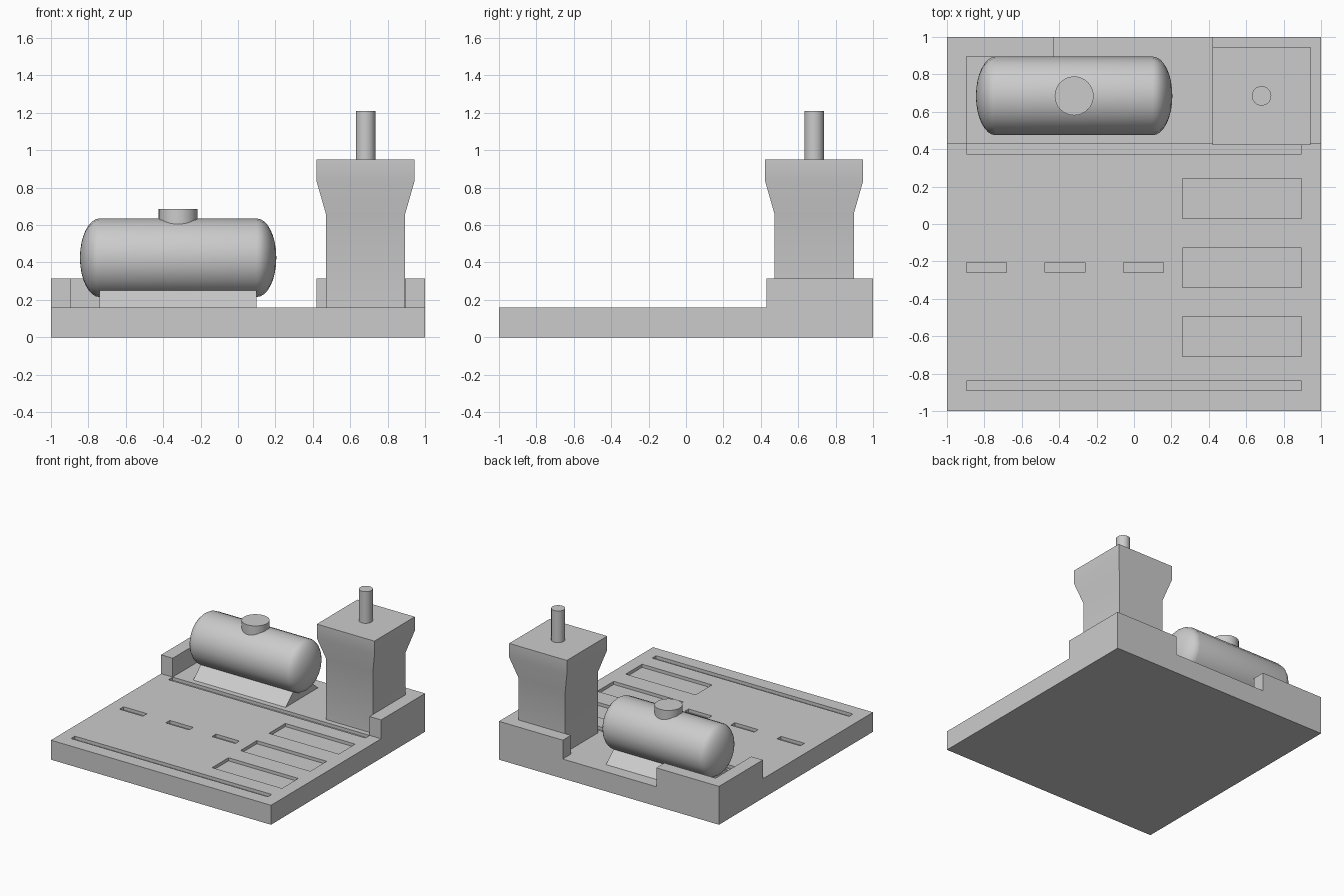
import bpy, bmesh, math
from mathutils import Matrix, Vector

cube = bpy.data.objects.get("Cube")
if cube:
    bpy.data.objects.remove(cube, do_unlink=True)

grey = bpy.data.materials.new("plain_grey")
grey.use_nodes = True
grey.diffuse_color = (0.6, 0.6, 0.6, 1)
grey.node_tree.nodes["Principled BSDF"].inputs["Base Color"].default_value = (0.6, 0.6, 0.6, 1)


def finish(name, bm, smooth=False):
    bmesh.ops.recalc_face_normals(bm, faces=bm.faces)
    mesh = bpy.data.meshes.new(name)
    bm.to_mesh(mesh)
    bm.free()
    mesh.materials.append(grey)
    obj = bpy.data.objects.new(name, mesh)
    bpy.context.collection.objects.link(obj)
    bpy.ops.object.select_all(action='DESELECT')
    obj.select_set(True)
    bpy.context.view_layer.objects.active = obj
    if smooth:
        bpy.ops.object.shade_smooth_by_angle(angle=math.radians(30))
    return obj


def box(name, x0, x1, y0, y1, z0, z1):
    bm = bmesh.new()
    bmesh.ops.create_cube(bm, size=1)
    for v in bm.verts:
        v.co = ((x0 + x1) / 2 + v.co.x * (x1 - x0),
                (y0 + y1) / 2 + v.co.y * (y1 - y0),
                (z0 + z1) / 2 + v.co.z * (z1 - z0))
    return finish(name, bm)


def cylinder(name, x, y, z0, z1, radius, sides=32):
    bm = bmesh.new()
    bmesh.ops.create_cone(bm, cap_ends=True, segments=sides, radius1=radius, radius2=radius,
                          depth=z1 - z0, matrix=Matrix.Translation((x, y, (z0 + z1) / 2)))
    return finish(name, bm, True)


def cut(target, *bounds):
    cutter = box("cutter", *bounds)
    cutter.hide_render = True
    mod = target.modifiers.new("cut", 'BOOLEAN')
    mod.operation, mod.solver, mod.object = 'DIFFERENCE', 'EXACT', cutter
    bpy.ops.object.select_all(action='DESELECT')
    target.select_set(True)
    bpy.context.view_layer.objects.active = target
    bpy.ops.object.modifier_apply(modifier=mod.name)
    bpy.data.objects.remove(cutter, do_unlink=True)


# Base slab with a low wall around the rear yard
FLOOR, WALL, IN = 0.16, 0.315, 0.895
ground = box("base", -1, 1, -1, 1, 0, WALL)
cut(ground, -1.2, 1.2, -1.2, 0.43, FLOOR, 0.5)
cut(ground, -IN, IN, 0.3, IN, FLOOR, 0.5)
cut(ground, -0.43, 0.42, 0.7, 1.2, FLOOR, 0.5)

# Sunken road edge lines, centre dashes and parking bays
grooves = [(-IN, IN, 0.375, 0.43), (-IN, IN, -0.89, -0.84)]
grooves += [(x, x + 0.213, -0.26, -0.207) for x in (-IN, -0.475, -0.055)]
grooves += [(0.26, IN, y, y + 0.213) for y in (0.03, -0.34, -0.708)]
for g in grooves:
    cut(ground, *g, FLOOR - 0.026, 0.3)

# Tower: square shaft flaring into a wider head
TX, TY = 0.682, 0.685
bm = bmesh.new()
rings = []
for half, z in ((0.212, FLOOR), (0.212, 0.66), (0.262, 0.835), (0.262, 0.95)):
    rings.append([bm.verts.new((TX + sx * half, TY + sy * half, z))
                  for sx, sy in ((-1, -1), (1, -1), (1, 1), (-1, 1))])
for a, b in zip(rings, rings[1:]):
    for i in range(4):
        j = (i + 1) % 4
        bm.faces.new((a[i], a[j], b[j], b[i]))
bm.faces.new(rings[0])
bm.faces.new(rings[-1])
finish("tower", bm, True)
cylinder("tower_mast", TX, TY, 0.94, 1.21, 0.052)

# Tank: lathed profile with elliptical ends
CX, CY, CZ, R = -0.32, 0.685, 0.425, 0.21
HALF, CAP, STEPS, SIDES = 0.42, 0.105, 8, 20
arc = [(HALF + CAP * math.cos(t), R * math.sin(t))
       for t in (i * math.pi / 2 / STEPS for i in range(STEPS + 1))]
profile = arc + [(-x, r) for x, r in reversed(arc)]
bm = bmesh.new()
verts = [bm.verts.new((CX + x, CY, CZ + r)) for x, r in profile]
edges = [bm.edges.new(pair) for pair in zip(verts, verts[1:])]
bmesh.ops.spin(bm, geom=verts + edges, cent=(CX, CY, CZ), axis=(1, 0, 0),
               angle=2 * math.pi, steps=SIDES)
bmesh.ops.remove_doubles(bm, verts=bm.verts, dist=0.0005)
finish("tank", bm, True)
cylinder("tank_hatch", CX, CY, 0.56, 0.685, 0.104)

# Tank cradle: trapezoid section running under the straight part
bm = bmesh.new()
section = [(-0.21, FLOOR), (0.21, FLOOR), (0.055, 0.3), (-0.055, 0.3)]
face = bm.faces.new([bm.verts.new((CX - HALF, CY + y, z)) for y, z in section])
new = bmesh.ops.extrude_face_region(bm, geom=[face])["geom"]
bmesh.ops.translate(bm, verts=[v for v in new if isinstance(v, bmesh.types.BMVert)],
                    vec=Vector((2 * HALF, 0, 0)))
finish("tank_cradle", bm)
